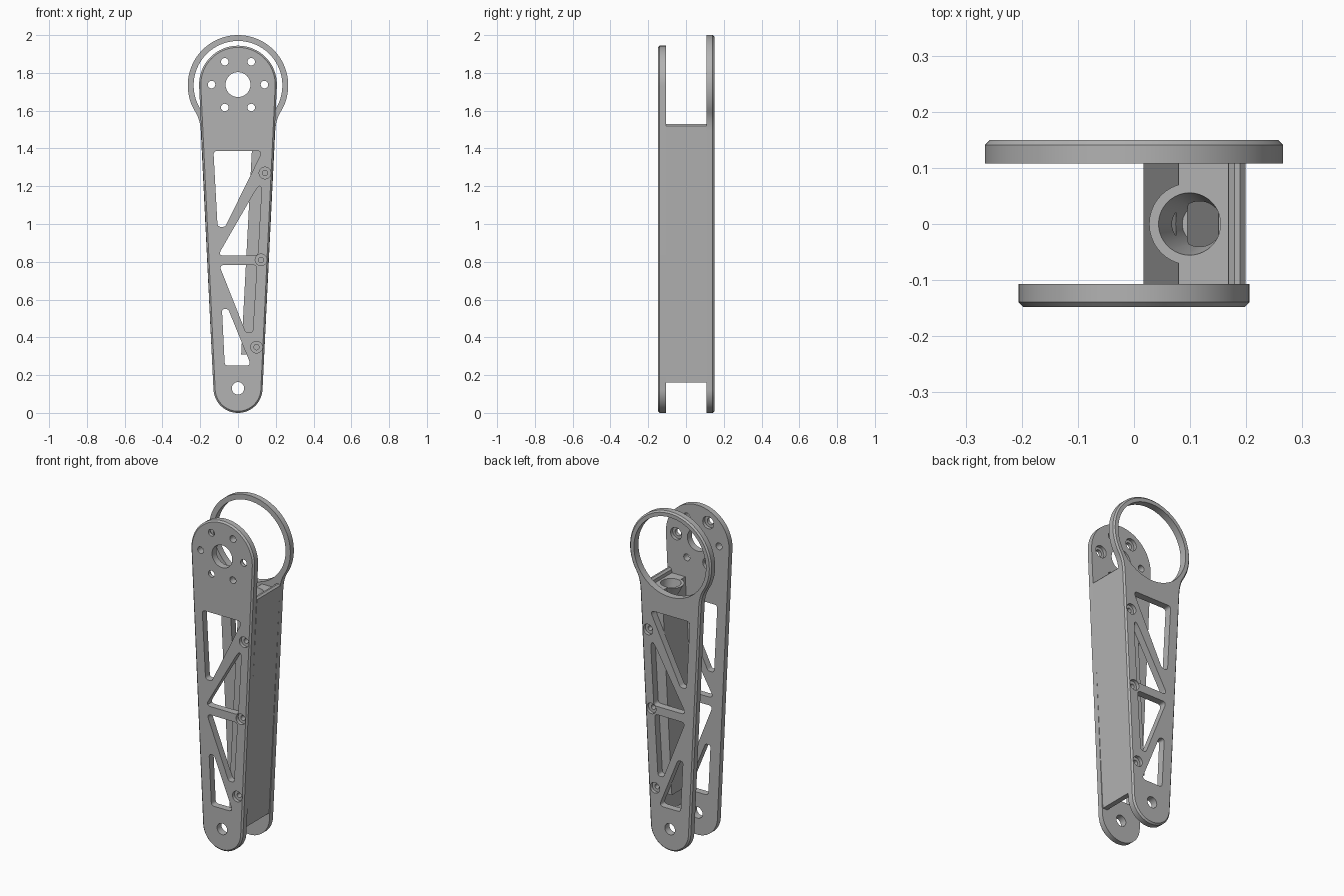
import bpy, bmesh
from math import sin, cos, tan, radians, pi
from mathutils import Vector

if "Cube" in bpy.data.objects:
    bpy.data.objects.remove(bpy.data.objects["Cube"])

grey = bpy.data.materials.new("machined grey")
grey.use_nodes = True
COLOUR = (0.45, 0.45, 0.45, 1)
grey.diffuse_color = COLOUR
grey.node_tree.nodes["Principled BSDF"].inputs["Base Color"].default_value = COLOUR

LOW, HIGH, RING = 0.13, 1.738, 1.734       # pivot heights
R_LOW, R_HIGH, R_RING = 0.13, 0.206, 0.266
FRONT, BACK = (-0.148, -0.107), (0.108, 0.15)


def edge_x(z):
    """Half width of the tapered arm at a height."""
    return 0.127 + (z - 0.16) * 0.0525


def arc(x, z, r, start, end, n=40):
    angles = [radians(start + (end - start) * i / n) for i in range(n + 1)]
    return [(x + r * cos(a), z + r * sin(a)) for a in angles]


def circle(x, z, r, n=40):
    return arc(x, z, r, 0, 360, n)[:-1]


def bezier(a, b, c, n=6):
    a, b, c = Vector(a), Vector(b), Vector(c)
    return [tuple(a * (1 - t) ** 2 + b * 2 * t * (1 - t) + c * t * t)
            for t in (i / n for i in range(n + 1))]


def rounded(points, r=0.02):
    """Polygon with filleted corners."""
    out = []
    for i, p in enumerate(points):
        p = Vector(p)
        u = Vector(points[i - 1]) - p
        v = Vector(points[(i + 1) % len(points)]) - p
        d = min(r / tan(u.angle(v) / 2), 0.45 * u.length, 0.45 * v.length)
        out += bezier(p + u.normalized() * d, p, p + v.normalized() * d)
    return out


def loft(name, rings):
    """Closed solid through rings of equal point count."""
    bm = bmesh.new()
    rows = [[bm.verts.new(p) for p in ring] for ring in rings]
    n = len(rows[0])
    for a, b in zip(rows, rows[1:]):
        for i in range(n):
            j = (i + 1) % n
            bm.faces.new((a[i], a[j], b[j], b[i]))
    bm.faces.new(rows[0])
    bm.faces.new(rows[-1])
    bmesh.ops.recalc_face_normals(bm, faces=bm.faces)
    mesh = bpy.data.meshes.new(name)
    bm.to_mesh(mesh)
    bm.free()
    obj = bpy.data.objects.new(name, mesh)
    bpy.context.collection.objects.link(obj)
    mesh.materials.append(grey)
    return obj


def prism(name, outline, y0, y1):
    return loft(name, [[(x, y, z) for x, z in outline] for y in (y0, y1)])


def combine(obj, tool, operation="DIFFERENCE"):
    tool.hide_render = True
    mod = obj.modifiers.new("join", "BOOLEAN")
    mod.operation, mod.object, mod.solver = operation, tool, "EXACT"
    bpy.context.view_layer.objects.active = obj
    bpy.ops.object.modifier_apply(modifier=mod.name)
    bpy.data.objects.remove(tool)


def cut(obj, outline, y0, y1):
    combine(obj, prism("cutter", outline, y0, y1))


def chamfer(obj, y, width=0.009):
    """Chamfer the outline on the outward face."""
    bm = bmesh.new()
    bm.from_mesh(obj.data)
    edges = [e for e in bm.edges if all(abs(v.co.y - y) < 1e-4 for v in e.verts)]
    bmesh.ops.bevel(bm, geom=edges, offset=width, segments=1, affect="EDGES")
    bm.to_mesh(obj.data)
    bm.free()


WINDOWS = [
    [(-0.13, 1.387), (0.13, 1.387), (-0.068, 0.985), (-0.108, 0.985)],
    [(0.128, 1.24), (0.105, 0.832), (-0.107, 0.832)],
    [(-0.1, 0.783), (0.1, 0.783), (0.078, 0.425), (0.042, 0.425)],
    [(-0.085, 0.55), (-0.052, 0.55), (0.07, 0.25), (-0.07, 0.25)],
]
SCREWS = [(0.143, 1.27), (0.122, 0.81), (0.098, 0.348)]


def cut_shared(plate, span, outer, inward):
    """Truss windows, pivot hole and counterbored screw holes."""
    lo, hi = span[0] - 0.02, span[1] + 0.02
    for w in WINDOWS:
        cut(plate, rounded(w), lo, hi)
    cut(plate, circle(0, LOW, 0.033), lo, hi)
    for x, z in SCREWS:
        cut(plate, circle(x, z, 0.014, 20), lo, hi)
        cut(plate, circle(x, z, 0.031, 28), *sorted((outer - inward * 0.02, outer + inward * 0.02)))


# Front plate with motor mount holes
tilt = 2.7
front = prism("front_plate", arc(0, HIGH, R_HIGH, -tilt, 180 + tilt)
              + arc(0, LOW, R_LOW, 180 + tilt, 360 - tilt), *FRONT)
chamfer(front, FRONT[0])
cut_shared(front, FRONT, FRONT[0], 1)
cut(front, circle(0, HIGH, 0.066), -0.2, -0.05)
for k in range(6):
    a = k * pi / 3
    x, z = 0.14 * cos(a), HIGH + 0.14 * sin(a)
    cut(front, circle(x, z, 0.02, 24), -0.2, -0.05)
    if k % 2 == 0:
        cut(front, circle(x, z, 0.036, 28), FRONT[1] - 0.02, -0.05)

# Back plate ending in an open ring
ring = arc(0, RING, R_RING, -33, 213, 64)
neck = bezier((edge_x(1.49), 1.49), (edge_x(1.55), 1.55), ring[0])[:-1]
left_neck = [(-x, z) for x, z in reversed(neck)]
back = prism("back_plate", neck + ring + left_neck
             + arc(0, LOW, R_LOW, 180 + tilt, 360 - tilt), *BACK)
chamfer(back, BACK[1])
cut_shared(back, BACK, BACK[1], -1)
cut(back, circle(0, RING, 0.235, 64), 0.05, 0.2)

# Spacer: side wall with a thick hollow core
WALL, DEPTH = 0.03, 0.118
spacer = prism("side_spacer", [
    (edge_x(0.16), 0.16), (edge_x(1.52), 1.52), (edge_x(1.53) - 0.01, 1.53),
    (edge_x(1.53) - WALL + 0.01, 1.53), (edge_x(1.52) - WALL, 1.52),
    (edge_x(1.5) - WALL, 1.5), (edge_x(1.5) - DEPTH, 1.5),
    (edge_x(0.31) - DEPTH, 0.31), (edge_x(0.31) - WALL, 0.31),
    (edge_x(0.16) - WALL, 0.16)], FRONT[1], BACK[0])


def funnel(name, *levels):
    return loft(name, [[(x, y, z) for x, y in circle(cx, 0, r)] for cx, r, z in levels])


# Cable inlet bulge, its bore and the channel below
combine(spacer, funnel("inlet", (0.1, 0.073, 1.499), (0.13, 0.048, 1.4)), "UNION")
cut(spacer, [(edge_x(z) - d, z) for z, d in
             ((0.25, 0.095), (1.4, 0.095), (1.4, 0.04), (0.25, 0.04))], -0.05, 0.05)
combine(spacer, funnel("bore", (0.097, 0.057, 1.51), (0.122, 0.036, 1.37)))
for x, z in SCREWS:
    for s in (-1, 1):
        cut(spacer, circle(x, z, 0.014, 20), *sorted((s * 0.07, s * 0.12)))

for obj in (front, back, spacer):
    bpy.ops.object.select_all(action="DESELECT")
    obj.select_set(True)
    bpy.context.view_layer.objects.active = obj
    bpy.ops.object.shade_smooth_by_angle(angle=radians(30))
